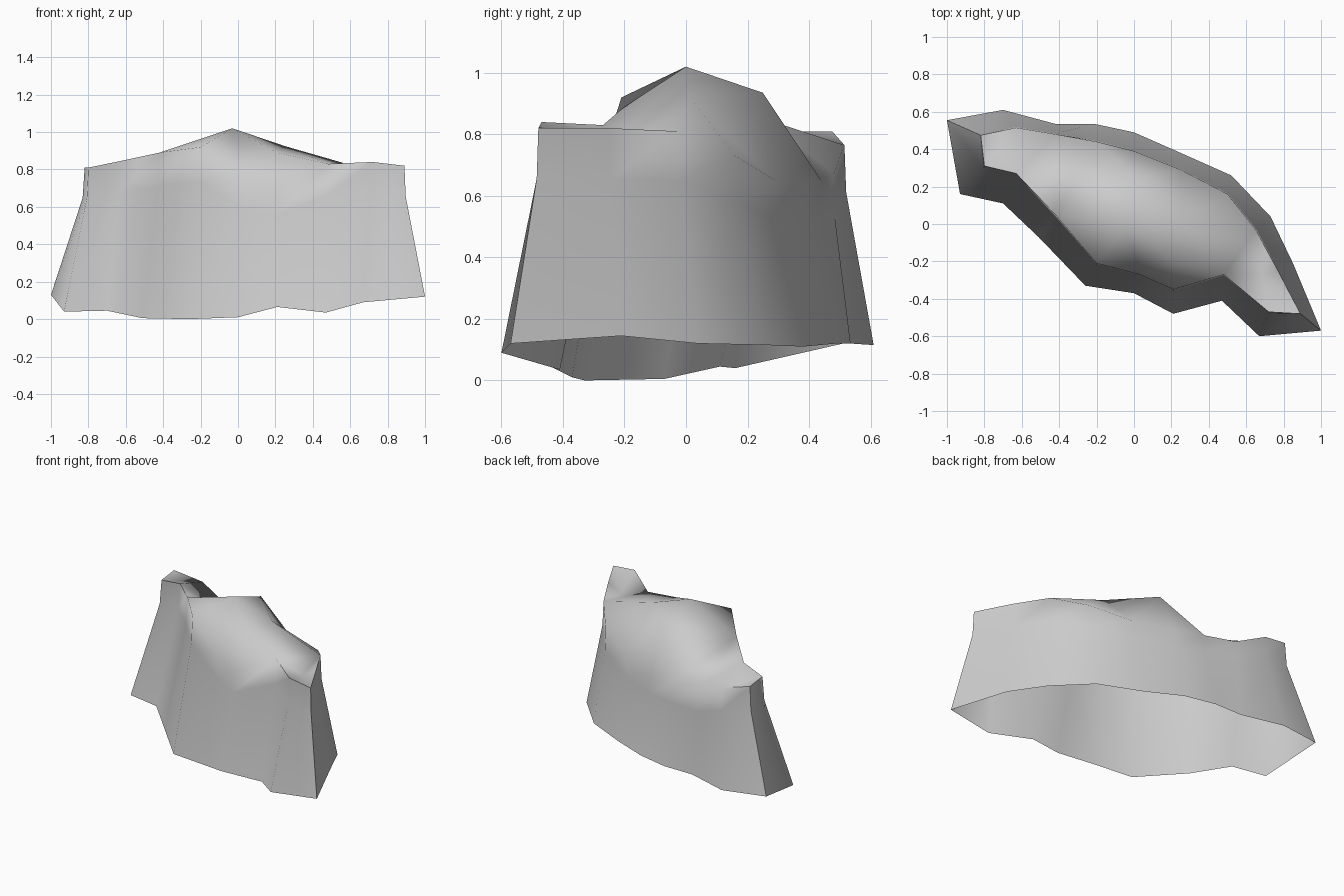
import bpy
import bmesh
from math import radians
from mathutils import Vector

cube = bpy.data.objects.get("Cube")
if cube:
    bpy.data.objects.remove(cube, do_unlink=True)


def make_material(name, colour):
    material = bpy.data.materials.new(name)
    material.use_nodes = True
    material.diffuse_color = colour
    material.node_tree.nodes["Principled BSDF"].inputs["Base Color"].default_value = colour
    return material


# Ragged open foot of the rock, counter-clockwise from the back left corner
foot_outline = [
    (-1, .555, .13), (-.93, .16, .04), (-.7, .11, .045), (-.51, -.07, .005),
    (-.26, -.33, 0), (0, -.37, .01), (.21, -.48, .065), (.47, -.41, .035),
    (.67, -.6, .09), (1, -.57, .12), (.85, -.21, .145), (.73, .04, .12),
    (.52, .26, .115), (.25, .38, .11), (0, .49, .12), (-.21, .535, .12),
    (-.42, .535, .12), (-.7, .61, .115),
]

# Upper rim, one point above each foot point
rim_outline = [
    (-.82, .475, .81), (-.8, .31, .81), (-.63, .27, .845), (-.42, .05, .89),
    (-.2, -.21, .92), (.03, -.27, .73), (.21, -.35, .7), (.48, -.27, .83),
    (.72, -.47, .84), (.89, -.48, .82), (.77, -.25, .82), (.65, -.03, .81),
    (.5, .16, .73), (.25, .29, .65), (0, .39, .64), (-.2, .44, .65),
    (-.42, .48, .67), (-.63, .515, .765),
]


def shoulder_point(foot, rim):
    """Point where the sloping wall turns nearly upright below the rim."""
    point = Vector(foot).lerp(Vector(rim), .94)
    point.z = rim[2] * .8
    return point


def add_ring(bm, points):
    return [bm.verts.new(point) for point in points]


def bridge_rings(bm, lower, upper):
    count = len(lower)
    for i in range(count):
        j = (i + 1) % count
        bm.faces.new((lower[i], lower[j], upper[j], upper[i]))


# Walls
bm = bmesh.new()
foot_ring = add_ring(bm, foot_outline)
shoulder_ring = add_ring(bm, map(shoulder_point, foot_outline, rim_outline))
rim = add_ring(bm, rim_outline)
bridge_rings(bm, foot_ring, shoulder_ring)
bridge_rings(bm, shoulder_ring, rim)

# Crest points inside the rim
peak = bm.verts.new((-.03, 0, 1.02))
front_knob = bm.verts.new((.21, -.2, .89))
right_knob = bm.verts.new((.25, .01, .925))
back_knob = bm.verts.new((0, .25, .935))
hollow = bm.verts.new((.68, -.27, .77))


def fan(centre, *edge):
    """Triangles from one crest point to a chain of neighbours."""
    for first, second in zip(edge, edge[1:]):
        bm.faces.new((centre, first, second))


# Low left shelf
fan(rim[17], rim[0], rim[1], rim[2])
fan(rim[2], rim[3], rim[16], rim[17])
fan(rim[3], back_knob, rim[15], rim[16])

# Central crest
fan(peak, back_knob, rim[3], rim[4], rim[5], front_knob, right_knob, back_knob)
fan(back_knob, right_knob, rim[13], rim[14], rim[15])
fan(front_knob, rim[5], rim[6], rim[7], right_knob)
fan(right_knob, rim[7], rim[11], rim[12], rim[13])

# Right shelf with its shallow hollow
fan(hollow, *rim[7:12], rim[7])

mesh = bpy.data.meshes.new("rock_shell")
bm.to_mesh(mesh)
bm.free()
mesh.materials.append(make_material("stone grey", (.6, .6, .6, 1)))

rock = bpy.data.objects.new("rock_shell", mesh)
bpy.context.collection.objects.link(rock)
bpy.ops.object.select_all(action="DESELECT")
rock.select_set(True)
bpy.context.view_layer.objects.active = rock
bpy.ops.object.shade_smooth_by_angle(angle=radians(75))
